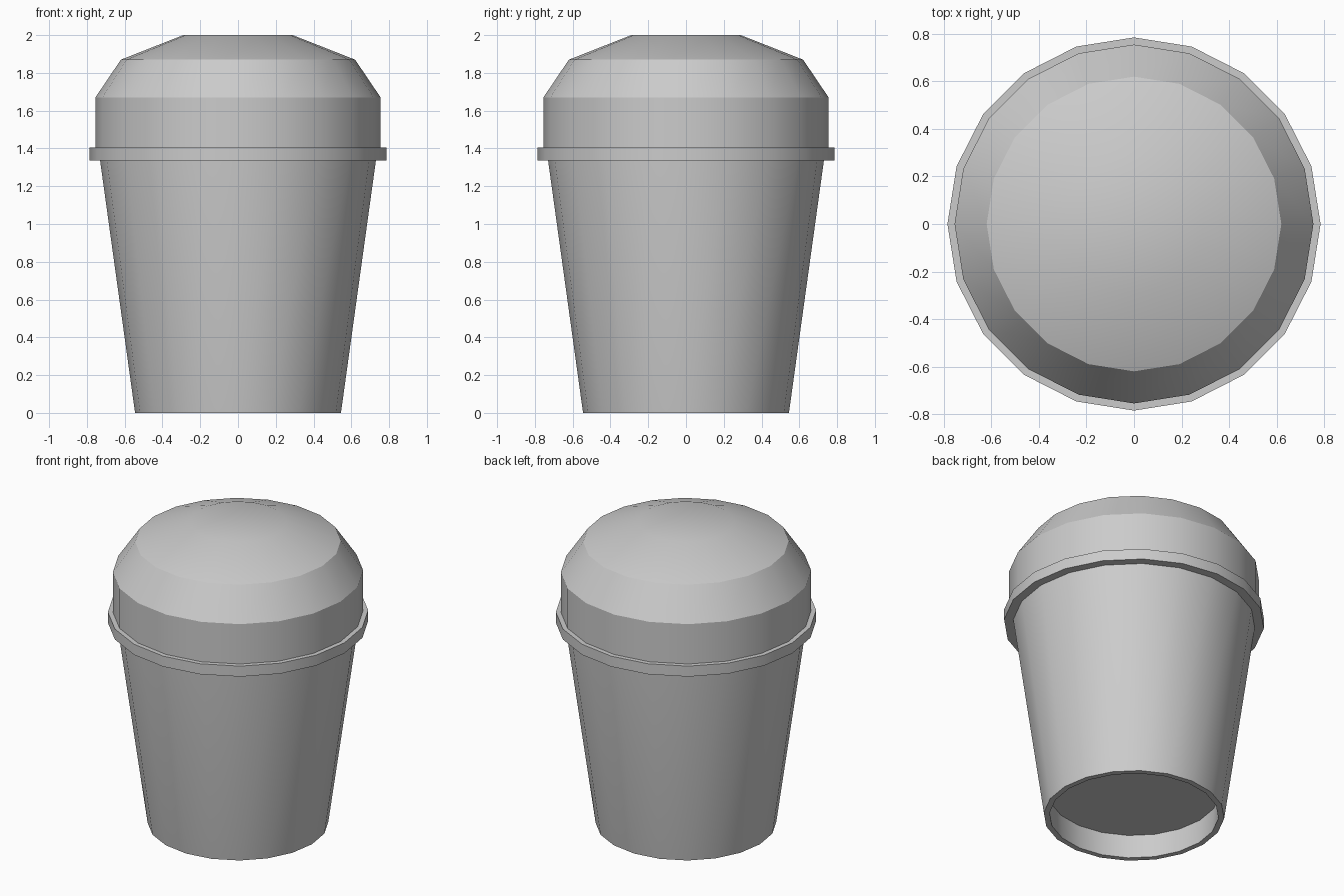
import bpy, bmesh, math

if "Cube" in bpy.data.objects:
    bpy.data.objects.remove(bpy.data.objects["Cube"])

SIDES = 20


def lathe(name, profile, cap_start=False, cap_end=False, loop=False, smooth_angle=None):
    """Revolve (radius, height) points about z into a 20-sided part."""
    bm = bmesh.new()
    rings = []
    for r, z in profile:
        rings.append([bm.verts.new((r * math.cos(2 * math.pi * i / SIDES),
                                    r * math.sin(2 * math.pi * i / SIDES), z))
                      for i in range(SIDES)])
    pairs = list(zip(rings, rings[1:]))
    if loop:
        pairs.append((rings[-1], rings[0]))
    for a, b in pairs:
        for i in range(SIDES):
            j = (i + 1) % SIDES
            bm.faces.new((a[i], a[j], b[j], b[i]))
    if cap_start:
        bm.faces.new(rings[0])
    if cap_end:
        bm.faces.new(rings[-1])
    bmesh.ops.recalc_face_normals(bm, faces=bm.faces)
    mesh = bpy.data.meshes.new(name)
    bm.to_mesh(mesh)
    bm.free()
    obj = bpy.data.objects.new(name, mesh)
    bpy.context.collection.objects.link(obj)
    if smooth_angle:
        bpy.ops.object.select_all(action='DESELECT')
        obj.select_set(True)
        bpy.context.view_layer.objects.active = obj
        bpy.ops.object.shade_smooth_by_angle(angle=math.radians(smooth_angle))
    return obj


# Tapered cup with a recessed base
lathe("cup_body",
      [(0.518, 0.16), (0.51, 0.0), (0.545, 0.0), (0.73, 1.335), (0.73, 1.37)],
      cap_start=True, cap_end=True, smooth_angle=30)

# Projecting band where the lid meets the cup
lathe("lid_rim",
      [(0.72, 1.335), (0.785, 1.335), (0.785, 1.405), (0.72, 1.405)],
      loop=True, smooth_angle=30)

# Domed lid with a straight wall and flat crown
lathe("dome_lid",
      [(0.755, 1.39), (0.755, 1.67), (0.62, 1.87), (0.29, 2.0)],
      cap_start=True, cap_end=True, smooth_angle=33)
